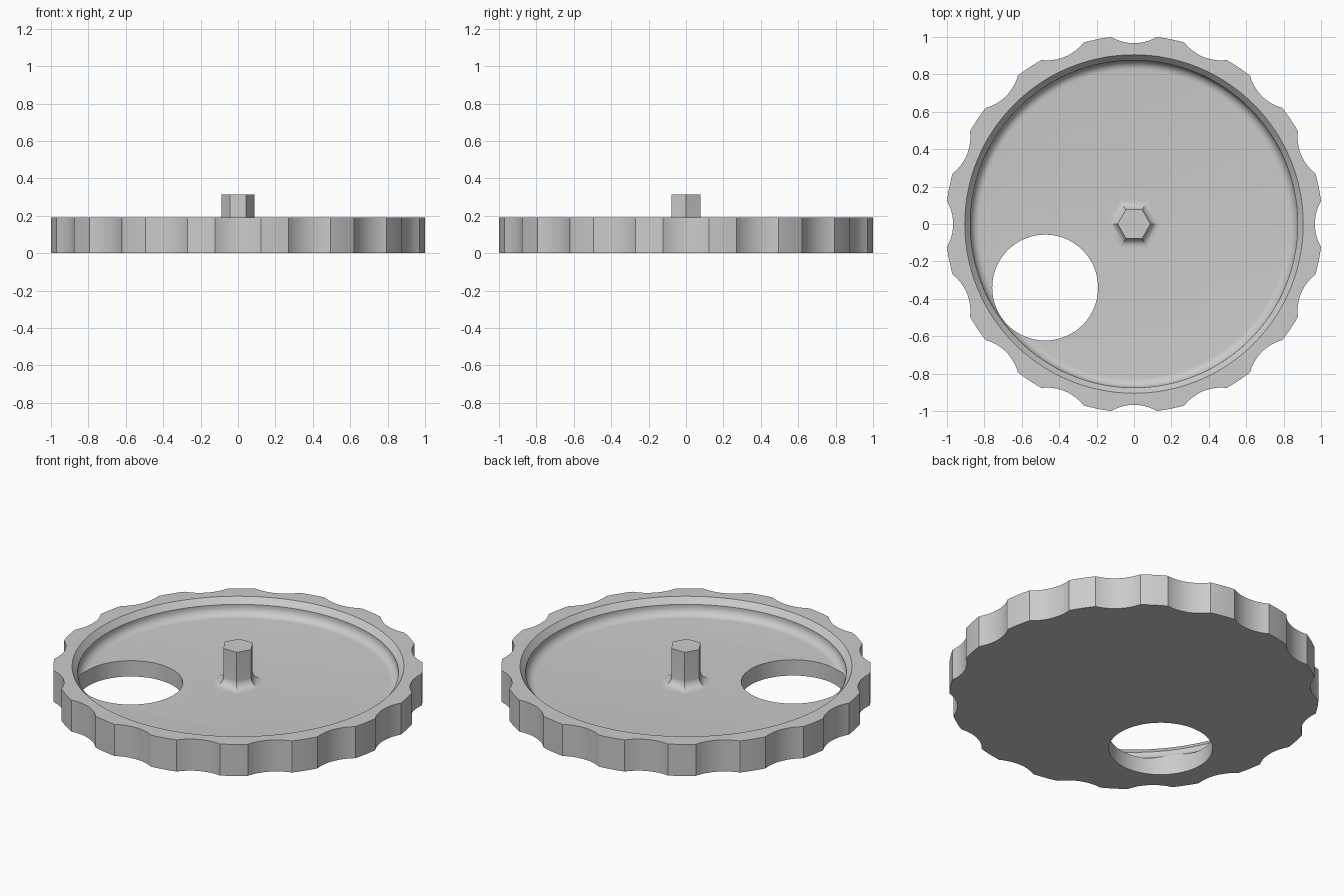
import bpy, bmesh
from math import sin, cos, pi, radians, asin, sqrt

cube = bpy.data.objects.get("Cube")
if cube:
    bpy.data.objects.remove(cube)

HEIGHT, FLOOR, FILLET = 0.19, 0.095, 0.05
LOBES, RADIUS, NOTCH, DEPTH = 16, 1.007, 0.122, 0.967

grey = bpy.data.materials.new("plain grey")
grey.use_nodes = True
grey.diffuse_color = (0.6, 0.6, 0.6, 1)
grey.node_tree.nodes["Principled BSDF"].inputs["Base Color"].default_value = (0.6, 0.6, 0.6, 1)


def loft(name, rings):
    """Skin a stack of equal-length rings and cap both ends."""
    bm = bmesh.new()
    loops = [[bm.verts.new(p) for p in ring] for ring in rings]
    for a, b in zip(loops, loops[1:]):
        for i in range(len(a)):
            j = (i + 1) % len(a)
            bm.faces.new((a[i], a[j], b[j], b[i]))
    bm.faces.new(loops[0][::-1])
    bm.faces.new(loops[-1])
    bmesh.ops.recalc_face_normals(bm, faces=bm.faces)
    mesh = bpy.data.meshes.new(name)
    bm.to_mesh(mesh)
    bm.free()
    mesh.materials.append(grey)
    obj = bpy.data.objects.new(name, mesh)
    bpy.context.collection.objects.link(obj)
    return obj


def ring(radius, z, sides, cx=0, cy=0):
    return [(cx + radius * cos(2 * pi * i / sides), cy + radius * sin(2 * pi * i / sides), z)
            for i in range(sides)]


def activate(obj):
    bpy.ops.object.select_all(action='DESELECT')
    obj.select_set(True)
    bpy.context.view_layer.objects.active = obj


def cut(body, cutter):
    cutter.hide_render = True
    mod = body.modifiers.new("cut", 'BOOLEAN')
    mod.operation, mod.solver, mod.object = 'DIFFERENCE', 'EXACT', cutter
    activate(body)
    bpy.ops.object.modifier_apply(modifier=mod.name)
    bpy.data.objects.remove(cutter)


# Grip outline: concave notches separated by short round lands
edge = sqrt(RADIUS ** 2 - NOTCH ** 2)
sag = edge - DEPTH
notch_r = (NOTCH ** 2 + sag ** 2) / (2 * sag)
half = asin(NOTCH / notch_r)
land_start = asin(NOTCH / RADIUS)
land_span = 2 * pi / LOBES - 2 * land_start
outline = []
for k in range(LOBES):
    turn = 2 * pi * k / LOBES
    pts = []
    for i in range(13):
        a = half * (i / 6 - 1)
        pts.append((DEPTH + notch_r * (1 - cos(a)), notch_r * sin(a)))
    for i in range(1, 4):
        a = land_start + land_span * i / 4
        pts.append((RADIUS * cos(a), RADIUS * sin(a)))
    outline += [(x * cos(turn) - y * sin(turn), x * sin(turn) + y * cos(turn)) for x, y in pts]

dial = loft("scalloped_dial", [[(x, y, z) for x, y in outline] for z in (0, HEIGHT)])

# Recess: filleted floor, straight wall, chamfered lip
WALL, LIP, LIP_Z = 0.875, 0.905, 0.155
profile = []
for i in range(8):
    a = radians(90) * i / 7
    profile.append((WALL - FILLET * (1 - sin(a)), FLOOR + FILLET * (1 - cos(a))))
profile += [(WALL, LIP_Z), (LIP, HEIGHT), (LIP, HEIGHT + 0.1)]
cut(dial, loft("recess_cutter", [ring(r, z, 128) for r, z in profile]))

# Round opening through the floor
cut(dial, loft("hole_cutter", [ring(0.283, z, 96, -0.475, -0.34) for z in (-0.1, 0.4)]))

# Hexagonal post flaring into the floor
POST, FLAT = 0.088, cos(pi / 6)
post_rings = [ring(POST + FILLET / FLAT, FLOOR - 0.01, 6)]
for i in range(9):
    a = radians(90) * i / 8
    post_rings.append(ring(POST + FILLET * (1 - sin(a)) / FLAT, FLOOR + FILLET * (1 - cos(a)), 6))
post_rings.append(ring(POST, 0.315, 6))
post = loft("hex_post", post_rings)

for obj in (dial, post):
    activate(obj)
    bpy.ops.object.shade_smooth_by_angle(angle=radians(25))
